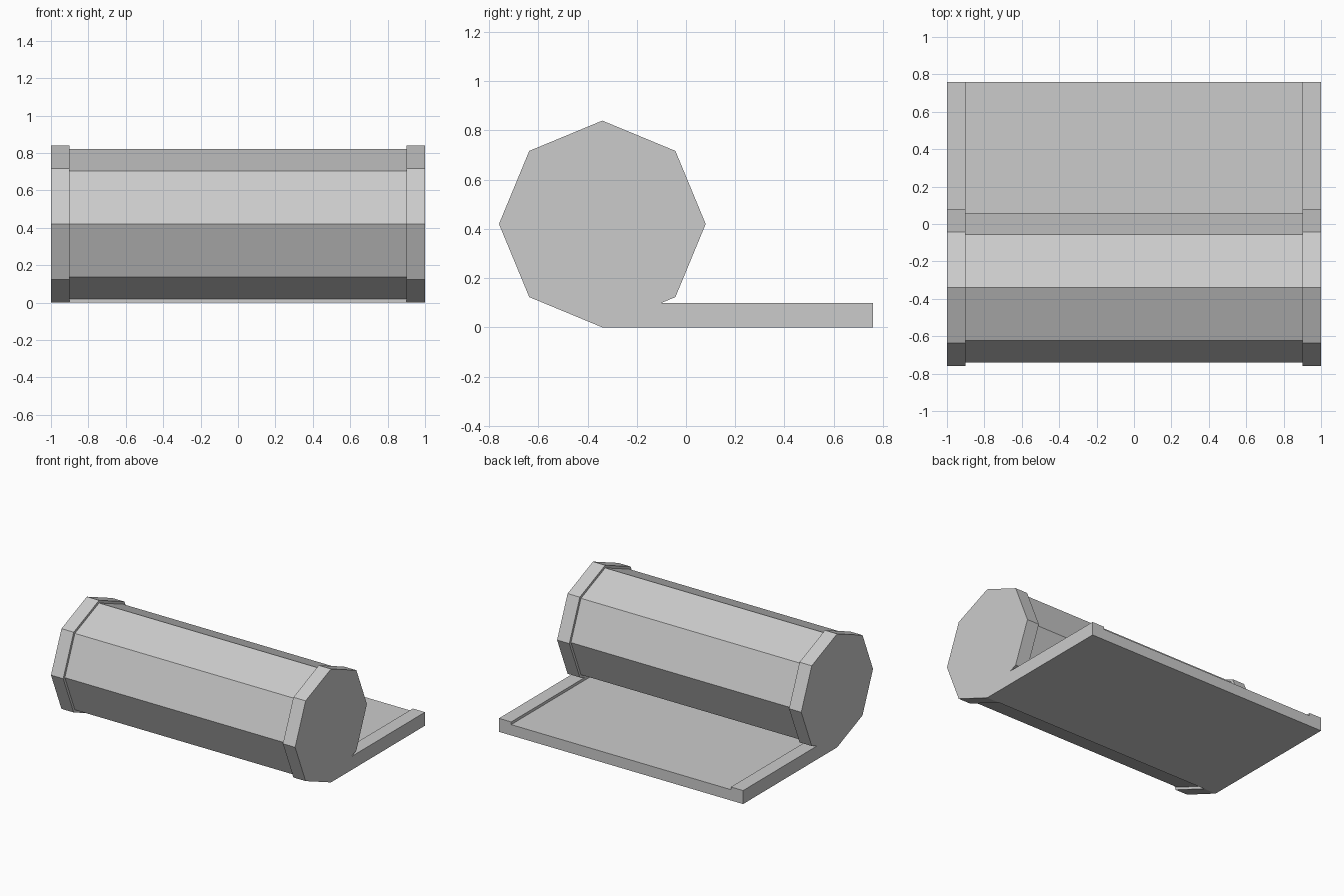
import bpy, bmesh, math

if "Cube" in bpy.data.objects:
    bpy.data.objects.remove(bpy.data.objects["Cube"])

grey = bpy.data.materials.new("plain grey")
grey.diffuse_color = (0.6, 0.6, 0.6, 1)
grey.use_nodes = True
grey.node_tree.nodes["Principled BSDF"].inputs["Base Color"].default_value = grey.diffuse_color

ROLL_Y, ROLL_Z = -0.34, 0.42


def extrude_profile(name, profile, x0, x1):
    """Solid made by sweeping a (y, z) outline from x0 to x1."""
    bm = bmesh.new()
    face = bm.faces.new([bm.verts.new((x0, y, z)) for y, z in profile])
    ext = bmesh.ops.extrude_face_region(bm, geom=[face])
    moved = [v for v in ext["geom"] if isinstance(v, bmesh.types.BMVert)]
    bmesh.ops.translate(bm, verts=moved, vec=(x1 - x0, 0, 0))
    bmesh.ops.recalc_face_normals(bm, faces=bm.faces)
    mesh = bpy.data.meshes.new(name)
    bm.to_mesh(mesh)
    bm.free()
    mesh.materials.append(grey)
    obj = bpy.data.objects.new(name, mesh)
    bpy.context.collection.objects.link(obj)
    return obj


def octagon(r):
    return [(ROLL_Y + r * math.cos(i * math.pi / 4),
             ROLL_Z + r * math.sin(i * math.pi / 4)) for i in range(8)]


def slab(top):
    return [(ROLL_Y, 0), (0.76, 0), (0.76, top), (ROLL_Y, top)]


# Recessed middle: rolled part and flat sheet
extrude_profile("roll", octagon(0.40), -0.9, 0.9)
extrude_profile("sheet", slab(0.08), -0.9, 0.9)

# Raised borders at both ends
for side, s in (("left", -1), ("right", 1)):
    extrude_profile(side + "_roll_end", octagon(0.42), s * 0.9, s * 1.0)
    extrude_profile(side + "_sheet_rail", slab(0.10), s * 0.9, s * 1.0)
